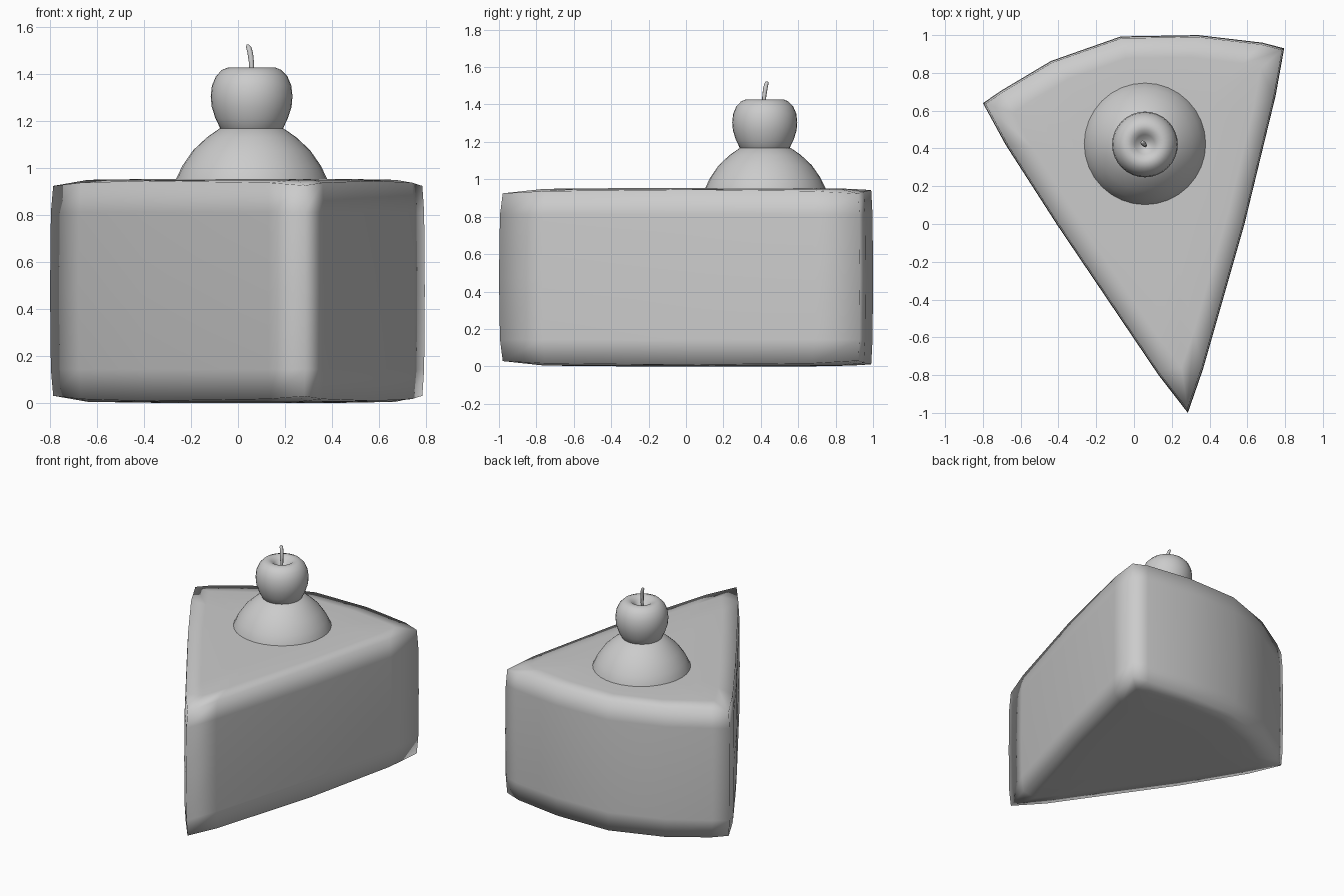
import bpy, bmesh, math

if "Cube" in bpy.data.objects:
    bpy.data.objects.remove(bpy.data.objects["Cube"])


def loft(name, rings):
    """Skin a list of equal-length closed rings and cap both ends."""
    bm = bmesh.new()
    loops = [[bm.verts.new(p) for p in r] for r in rings]
    n = len(rings[0])
    for a, b in zip(loops, loops[1:]):
        for i in range(n):
            j = (i + 1) % n
            bm.faces.new((a[i], a[j], b[j], b[i]))
    bm.faces.new(loops[0][::-1])
    bm.faces.new(loops[-1])
    bmesh.ops.recalc_face_normals(bm, faces=bm.faces)
    for f in bm.faces:
        f.smooth = True
    me = bpy.data.meshes.new(name)
    bm.to_mesh(me)
    bm.free()
    ob = bpy.data.objects.new(name, me)
    bpy.context.collection.objects.link(ob)
    return ob


def lathe(name, profile, cx, cy, n):
    """Revolve (radius, z) points around a vertical axis."""
    return loft(name, [[(cx + r * math.cos(2 * math.pi * i / n),
                         cy + r * math.sin(2 * math.pi * i / n), z)
                        for i in range(n)] for r, z in profile])


# Cake wedge: outline with support points near corners; third value is rim height
outline = [(0.285, -1.0, 0.925), (0.365, -0.77, 0.937), (0.585, 0.0, 0.945),
           (0.75, 0.68, 0.937), (0.795, 0.93, 0.923), (0.68, 0.96, 0.935),
           (0.34, 1.0, 0.942), (-0.07, 0.993, 0.943), (-0.44, 0.863, 0.942),
           (-0.705, 0.705, 0.935), (-0.80, 0.64, 0.923), (-0.68, 0.42, 0.937),
           (-0.41, 0.0, 0.945), (0.13, -0.80, 0.937)]
CX, CY, MID = 0.1, 0.35, 0.4765


def ring(scale, z=None, flip=False):
    pts = []
    for x, y, rim in outline:
        h = rim if z is None else z
        pts.append((CX + (x - CX) * scale, CY + (y - CY) * scale,
                    2 * MID - h if flip else h))
    return pts


levels = [(0.5, 0.953), (0.82, 0.949), (0.985, None), (0.996, 0.81)]
rings = [ring(s, z, True) for s, z in levels]
rings.append(ring(1.0, MID))
rings += [ring(s, z) for s, z in reversed(levels)]
loft("cake_slice", rings)

# Cream dome
AX, AY = 0.058, 0.424
lathe("cream_dome", [(0.33, 0.91), (0.323, 0.95), (0.294, 1.01), (0.249, 1.075),
                     (0.19, 1.13), (0.137, 1.167), (0.07, 1.185), (0.002, 1.19)],
      AX, AY, 32)

# Cherry with a dimple on top
lathe("cherry", [(0.002, 1.10), (0.08, 1.115), (0.132, 1.165), (0.154, 1.21),
                 (0.17, 1.26), (0.174, 1.305), (0.169, 1.35), (0.152, 1.39),
                 (0.126, 1.417), (0.1, 1.427), (0.075, 1.423), (0.052, 1.405),
                 (0.03, 1.38), (0.002, 1.37)], AX, AY - 0.003, 32)

# Curved stem, thicker at the tip
stem_path = [(0.058, 0.415, 1.355, 0.009), (0.059, 0.416, 1.41, 0.01),
             (0.057, 0.419, 1.45, 0.011), (0.052, 0.425, 1.49, 0.012),
             (0.045, 0.431, 1.515, 0.011), (0.042, 0.433, 1.524, 0.005)]
stem = loft("cherry_stem", [[(x + r * math.cos(math.pi * i / 4),
                              y + r * math.sin(math.pi * i / 4), z)
                             for i in range(8)] for x, y, z, r in stem_path])
